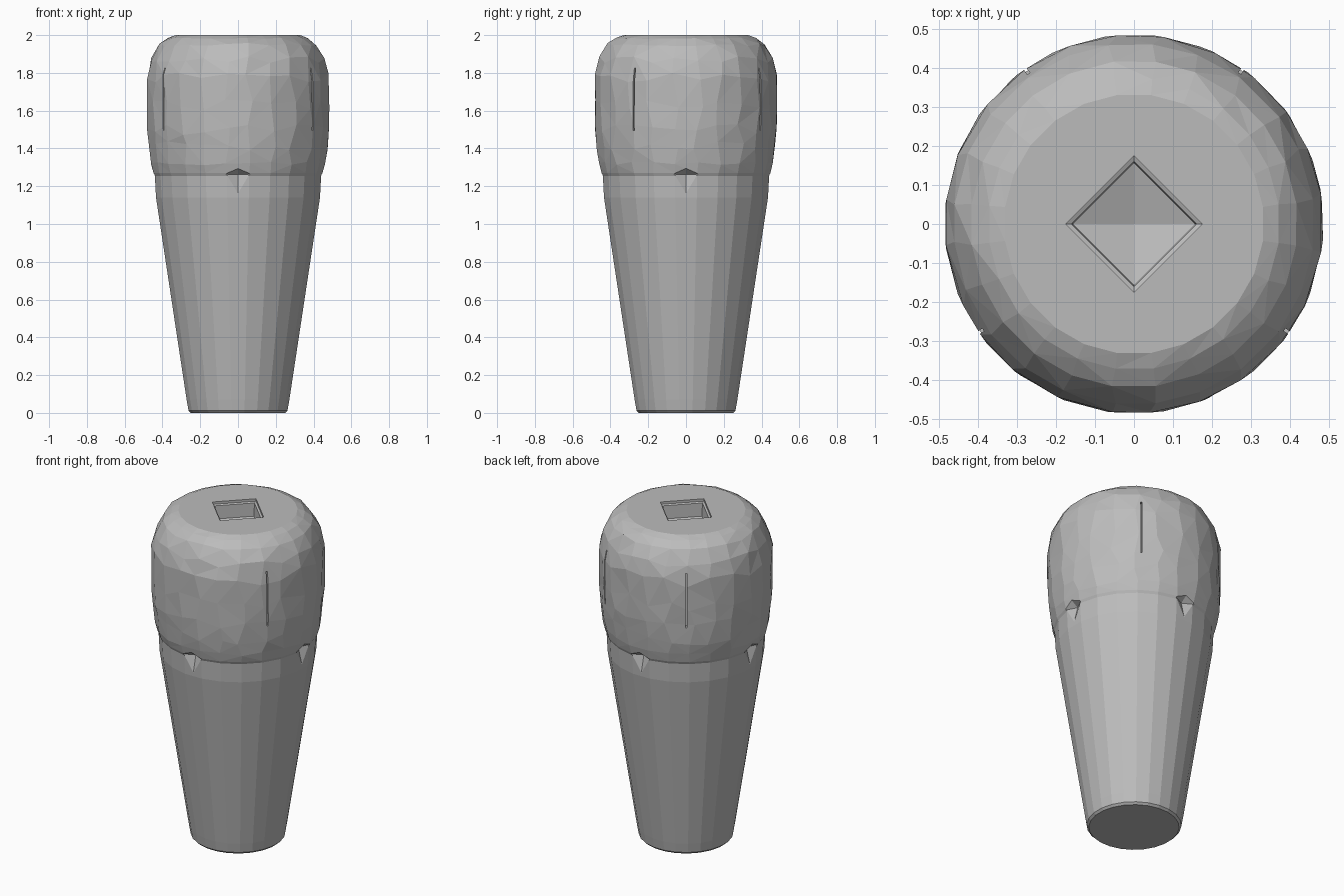
import bpy, bmesh, math, random
from mathutils import Matrix, Vector

random.seed(4)
if "Cube" in bpy.data.objects:
    bpy.data.objects.remove(bpy.data.objects["Cube"], do_unlink=True)

SIDES = 24
APOTHEM = math.cos(math.pi / SIDES)

grey = bpy.data.materials.new("plain grey")
grey.use_nodes = True
colour = (0.5, 0.5, 0.5, 1)
grey.diffuse_color = colour
grey.node_tree.nodes["Principled BSDF"].inputs["Base Color"].default_value = colour


def make_object(name, bm):
    bmesh.ops.recalc_face_normals(bm, faces=bm.faces)
    mesh = bpy.data.meshes.new(name)
    bm.to_mesh(mesh)
    bm.free()
    mesh.materials.append(grey)
    obj = bpy.data.objects.new(name, mesh)
    bpy.context.collection.objects.link(obj)
    return obj


def hull(bm, points):
    """Add the convex solid around some points and return its vertices."""
    verts = [bm.verts.new(p) for p in points]
    bmesh.ops.convex_hull(bm, input=verts)
    return verts


def bridge(bm, low, high):
    n = len(low)
    for i in range(n):
        j = (i + 1) % n
        bm.faces.new((low[i], low[j], high[j], high[i]))


# Handle: tapered grip below, swollen hand-carved head above (radius, height, carving)
profile = [
    (0.25, 0, 0), (0.262, 0.012, 0), (0.272, 0.07, 0), (0.434, 1.14, 0),
    (0.44, 1.255, 0), (0.447, 1.27, 0), (0.46, 1.32, 0.3), (0.472, 1.41, 1),
    (0.48, 1.5, 1), (0.481, 1.63, 1), (0.48, 1.77, 1), (0.458, 1.87, 0.6),
    (0.415, 1.95, 0.3), (0.37, 1.983, 0.1), (0.33, 2, 0),
]
bm = bmesh.new()
rings = []
for radius, z, carve in profile:
    ring = []
    for i in range(SIDES):
        a = (i + 0.5 + carve * random.uniform(-0.22, 0.22)) * math.tau / SIDES
        dz = carve * random.uniform(-0.03, 0.03)
        r = radius / APOTHEM
        ring.append(bm.verts.new((r * math.cos(a), r * math.sin(a), z + dz)))
    rings.append(ring)
for low, high in zip(rings, rings[1:]):
    bridge(bm, low, high)
bm.faces.new(rings[0])
bm.faces.new(rings[-1])
bmesh.ops.triangulate(bm, faces=[f for f in bm.faces if len(f.verts) == 4])
handle = make_object("handle", bm)

# Cutter for the stepped diamond socket with a shallow pointed floor
bm = bmesh.new()
levels = []
for r, z in ((0.175, 2.1), (0.175, 1.985), (0.16, 1.98), (0.155, 1.9)):
    levels.append([bm.verts.new((r * math.cos(k * math.pi / 2),
                                 r * math.sin(k * math.pi / 2), z)) for k in range(4)])
for low, high in zip(levels, levels[1:]):
    bridge(bm, low, high)
bm.faces.new(levels[0])
tip = bm.verts.new((0, 0, 1.86))
for k in range(4):
    bm.faces.new((levels[-1][k], levels[-1][(k + 1) % 4], tip))
socket_cutter = make_object("socket_cutter", bm)

# Cutter for the four carved notches under the head
bm = bmesh.new()
notch = [(0.12, -0.47, 1.265), (-0.12, -0.47, 1.265), (0, -0.6, 1.265),
         (0, -0.41, 1.262), (0, -0.475, 1.31), (0, -0.437, 1.155)]
for k in range(4):
    turn = Matrix.Rotation(k * math.pi / 2, 4, "Z")
    hull(bm, [turn @ Vector(p) for p in notch])
notch_cutter = make_object("notch_cutter", bm)

# Cutter for the thin upright cracks in the head
bm = bmesh.new()
for x, y in ((0.385, -0.27), (-0.385, -0.27), (0.27, 0.385), (-0.27, 0.385)):
    place = (Matrix.Translation((x, y, 1.66))
             @ Matrix.Rotation(math.atan2(y, x), 4, "Z")
             @ Matrix.Diagonal((0.04, 0.008, 0.33, 1)))
    bmesh.ops.create_cube(bm, size=1, matrix=place)
crack_cutter = make_object("crack_cutter", bm)

for cutter in (socket_cutter, notch_cutter, crack_cutter):
    cutter.hide_render = True
    cutter.hide_viewport = True
    cutter.display_type = "WIRE"
    cut = handle.modifiers.new(cutter.name, "BOOLEAN")
    cut.operation = "DIFFERENCE"
    cut.solver = "EXACT"
    cut.object = cutter
